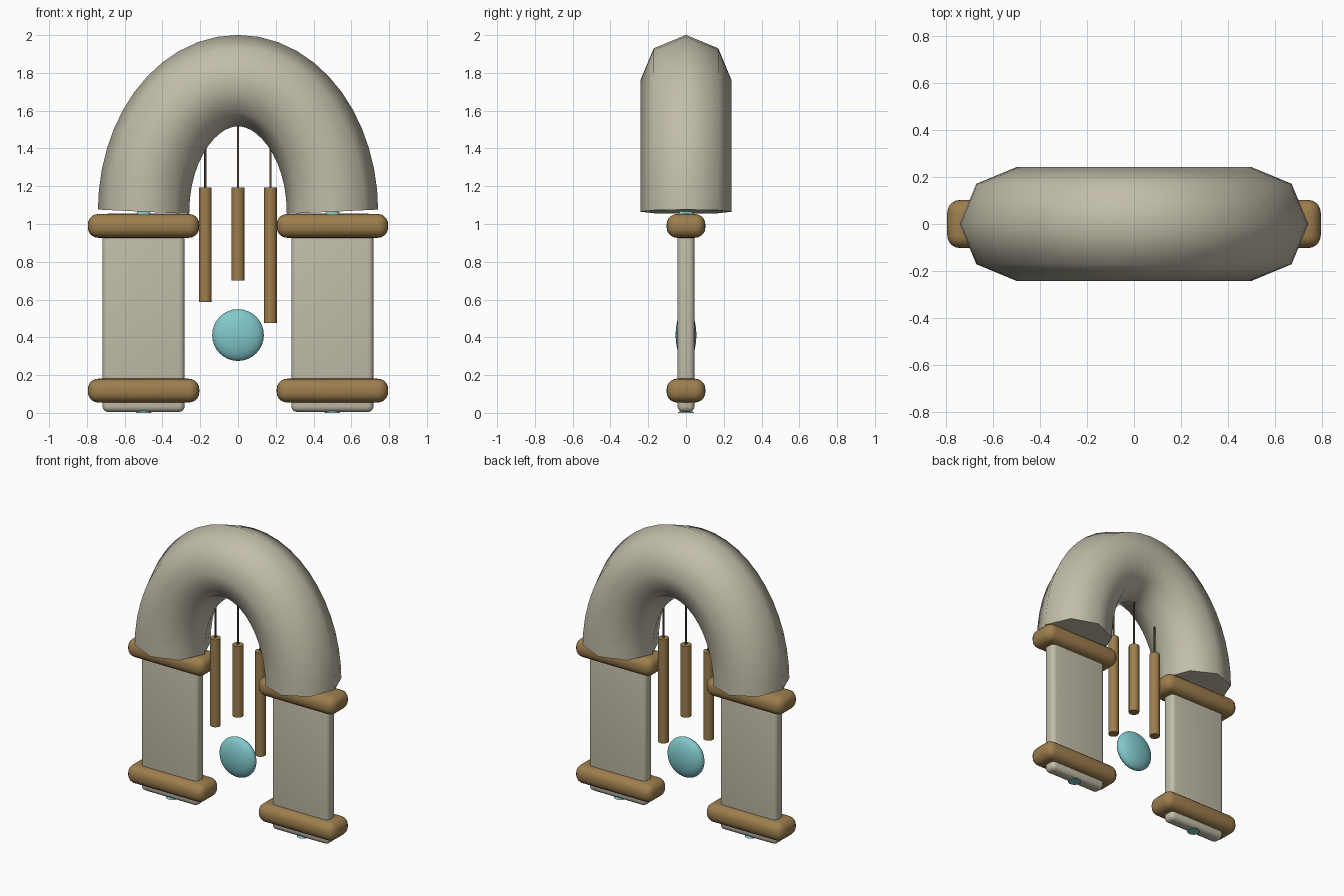
import bpy, bmesh, math
from mathutils import Vector

old = bpy.data.objects.get("Cube")
if old:
    bpy.data.objects.remove(old, do_unlink=True)


def material(name, rgb):
    m = bpy.data.materials.new(name)
    m.use_nodes = True
    m.diffuse_color = (*rgb, 1)
    m.node_tree.nodes["Principled BSDF"].inputs["Base Color"].default_value = (*rgb, 1)
    return m


STONE = material("pale stone", (0.54, 0.51, 0.40))
BRONZE = material("bronze", (0.34, 0.21, 0.075))
CORD = material("dark cord", (0.12, 0.08, 0.045))
TEAL = material("teal glass", (0.22, 0.58, 0.60))


def finish(obj, name, mat, angle=60):
    obj.name = name
    obj.data.materials.append(mat)
    bpy.ops.object.select_all(action="DESELECT")
    obj.select_set(True)
    bpy.context.view_layer.objects.active = obj
    bpy.ops.object.shade_smooth_by_angle(angle=math.radians(angle))
    return obj


def rounded_box(name, mat, center, size, radius, segments=4):
    bpy.ops.mesh.primitive_cube_add(size=1, location=center)
    obj = bpy.context.object
    obj.scale = size
    bpy.ops.object.transform_apply(location=False, rotation=False, scale=True)
    bevel = obj.modifiers.new("Rounding", "BEVEL")
    bevel.width = radius
    bevel.segments = segments
    bpy.ops.object.modifier_apply(modifier="Rounding")
    return finish(obj, name, mat)


def cone(name, mat, x, z0, z1, r0, r1, sides=16):
    bpy.ops.mesh.primitive_cone_add(vertices=sides, radius1=r0, radius2=r1,
                                    depth=z1 - z0, location=(x, 0, (z0 + z1) / 2))
    return finish(bpy.context.object, name, mat)


# Arch: an octagonal section swept along half an ellipse
STEPS, SIDES, TUBE = 24, 8, 0.242
path = []
for i in range(STEPS + 1):
    t = math.pi * i / STEPS
    path.append(Vector((0.5 * math.cos(t), 0, 1.065 + 0.694 * math.sin(t))))
bm = bmesh.new()
rings = []
for i, p in enumerate(path):
    tangent = (path[min(i + 1, STEPS)] - path[max(i - 1, 0)]).normalized()
    outward = Vector((tangent.z, 0, -tangent.x))
    ring = []
    for k in range(SIDES):
        a = 2 * math.pi * k / SIDES
        ring.append(bm.verts.new(p + TUBE * (outward * math.cos(a) + Vector((0, math.sin(a), 0)))))
    rings.append(ring)
for a, b in zip(rings, rings[1:]):
    for k in range(SIDES):
        n = (k + 1) % SIDES
        bm.faces.new((a[k], a[n], b[n], b[k]))
bm.faces.new(rings[0])
bm.faces.new(rings[-1])
bmesh.ops.recalc_face_normals(bm, faces=bm.faces)
mesh = bpy.data.meshes.new("arch")
bm.to_mesh(mesh)
bm.free()
arch = bpy.data.objects.new("arch", mesh)
bpy.context.collection.objects.link(arch)
finish(arch, "arch", STONE)

# Columns with bronze bands and small teal studs at both ends
for side, x in (("left", 0.5), ("right", -0.5)):
    rounded_box(side + "_column", STONE, (x, 0, 0.53), (0.435, 0.09, 1.05), 0.03)
    for level, z in (("upper", 0.99), ("lower", 0.118)):
        rounded_box(f"{side}_{level}_band", BRONZE, (x, 0, z), (0.59, 0.205, 0.126), 0.055, 5)
    cone(side + "_foot_stud", TEAL, x, 0, 0.04, 0.042, 0)
    cone(side + "_top_stud", TEAL, x, 1.04, 1.068, 0.05, 0.03)

# Hanging chimes on cords
for name, x, bottom, cord_top in (("right", -0.173, 0.587, 1.42),
                                  ("middle", 0, 0.70, 1.54),
                                  ("left", 0.172, 0.475, 1.42)):
    cone(name + "_chime", BRONZE, x, bottom, 1.192, 0.034, 0.034)
    cone(name + "_cord", CORD, x, 1.18, cord_top, 0.006, 0.006, 8)

# Flattened glass pendant
bpy.ops.mesh.primitive_uv_sphere_add(segments=32, ring_count=16, radius=1, location=(0, 0, 0.412))
pendant = bpy.context.object
pendant.scale = (0.137, 0.055, 0.137)
bpy.ops.object.transform_apply(location=False, rotation=False, scale=True)
finish(pendant, "pendant", TEAL)
